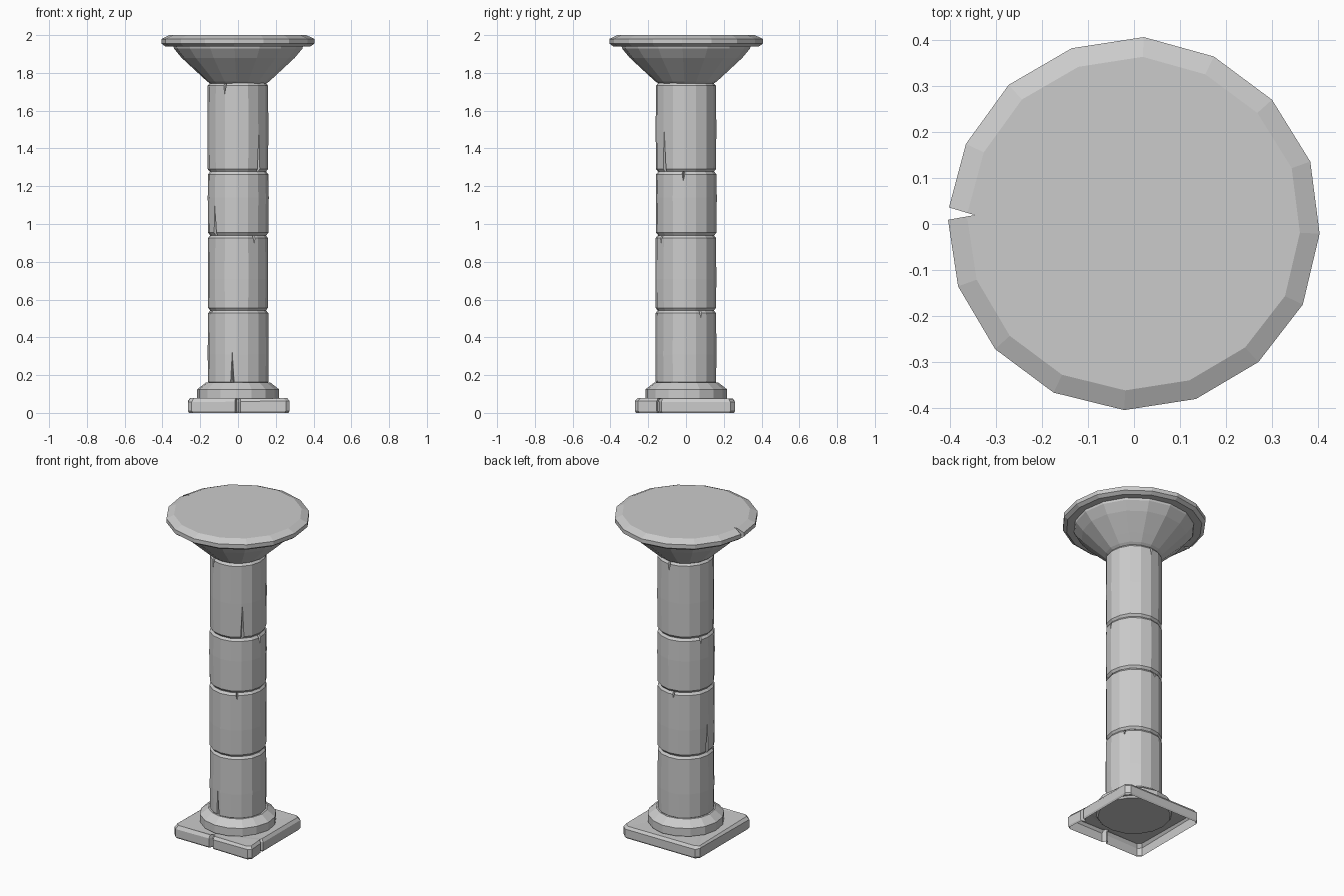
import bpy, bmesh, math, random
from mathutils import Vector

if "Cube" in bpy.data.objects:
    bpy.data.objects.remove(bpy.data.objects["Cube"])
random.seed(4)


def to_object(name, bm):
    bmesh.ops.recalc_face_normals(bm, faces=bm.faces[:])
    me = bpy.data.meshes.new(name)
    bm.to_mesh(me)
    bm.free()
    ob = bpy.data.objects.new(name, me)
    bpy.context.collection.objects.link(ob)
    return ob


def bridge(bm, rings):
    for a, b in zip(rings, rings[1:]):
        n = len(a)
        for i in range(n):
            bm.faces.new((a[i], a[(i + 1) % n], b[(i + 1) % n], b[i]))


def lathe(name, profile, sides=16, turn=-3, wobble=0.002):
    """Closed faceted solid from (radius, z) points, slightly worn."""
    bm = bmesh.new()
    wear = [random.uniform(-wobble, wobble) for _ in range(sides)]
    rings = []
    for r, z in profile:
        ring = []
        for i in range(sides):
            a = math.radians(turn) + math.tau * i / sides
            q = r + wear[i]
            ring.append(bm.verts.new((q * math.cos(a), q * math.sin(a), z)))
        rings.append(ring)
    bridge(bm, rings)
    bm.faces.new(rings[0])
    bm.faces.new(rings[-1])
    return to_object(name, bm)


def crack(bm, az, z0, z1, r_in, r_out, w):
    """Tapering wedge, wide at z0 and pointed at z1."""
    a = math.radians(az)
    out, side = Vector((math.cos(a), math.sin(a), 0)), Vector((-math.sin(a), math.cos(a), 0))
    up = Vector((0, 0, 1))
    v = [bm.verts.new(p) for p in (out * r_out - side * w + up * z0,
                                   out * r_out + side * w + up * z0,
                                   out * r_out + up * z1,
                                   out * r_in + up * z0)]
    for f in ((0, 1, 2), (0, 1, 3), (1, 2, 3), (2, 0, 3)):
        bm.faces.new([v[i] for i in f])


def carve(ob, cracks):
    bm = bmesh.new()
    for c in cracks:
        crack(bm, *c)
    cutter = to_object("crack_cutter", bm)
    cutter.hide_render = True
    mod = ob.modifiers.new("cracks", 'BOOLEAN')
    mod.operation, mod.solver, mod.object = 'DIFFERENCE', 'EXACT', cutter
    deps = bpy.context.evaluated_depsgraph_get()
    me = bpy.data.meshes.new_from_object(ob.evaluated_get(deps))
    ob.modifiers.clear()
    ob.data = me
    bpy.data.objects.remove(cutter)


# Square plinth: worn outline with two splits, open underneath
H = 0.265
outline = [(-H, -H + .02), (-H + .02, -H), (-.015, -H), (-.005, -H + .025), (.003, -H + .025), (.013, -H),
           (H - .012, -H - .005), (H + .008, -H + .012), (H, -.155), (H - .025, -.147), (H - .025, -.140), (H, -.13),
           (H, H - .03), (H - .025, H - .005), (-H + .02, H - .005), (-H, H - .025)]
bm = bmesh.new()
rings = []
for s, z in ((.98, 0), (1, .01), (1, .062), (.955, .077)):
    rings.append([bm.verts.new((x * s, y * s,
                                z + (random.uniform(-.006, .003) if z > .05 else 0)))
                  for x, y in outline])
bridge(bm, rings)
bm.faces.new(rings[-1])
bmesh.ops.triangulate(bm, faces=[f for f in bm.faces if len(f.verts) > 4])
to_object("plinth", bm)

# Round base moulding
lathe("base_ring", [(.205, .062), (.216, .078), (.216, .125), (.168, .162)])

# Four stacked drums, each with its own cracks (azimuth, wide end z, tip z)
drums = [(.15, .542, [(-101, .14, .40), (30, .55, .475), (205, .55, .50)]),
         (.542, .94, [(-57, .95, .865), (98, .95, .87), (174, .53, .82)]),
         (.94, 1.277, [(-139, .93, 1.16), (-5, 1.285, 1.205), (157, 1.285, 1.215)]),
         (1.277, 1.746, [(-46, 1.265, 1.60), (-116, 1.755, 1.66), (88, 1.755, 1.66)])]
for i, (z0, z1, marks) in enumerate(drums):
    zm = z0 + (z1 - z0) * random.uniform(.4, .6)
    drum = lathe(f"drum_{i + 1}", [(.149, z0), (.16, z0 + .014), (.162, zm),
                                   (.16, z1 - .014), (.149, z1)])
    carve(drum, [(az, a, b, .125, .175, .017) for az, a, b in marks])

# Flaring capital
lathe("capital", [(.15, 1.745), (.165, 1.755), (.205, 1.792), (.30, 1.88),
                  (.34, 1.928), (.345, 1.948)])

# Round top slab with a bevelled rim and a split on the left
slab = lathe("top_slab", [(.385, 1.94), (.406, 1.955), (.406, 1.98), (.363, 2.0)])
carve(slab, [(176.8, 1.90, 2.5, .33, .43, .022)])
